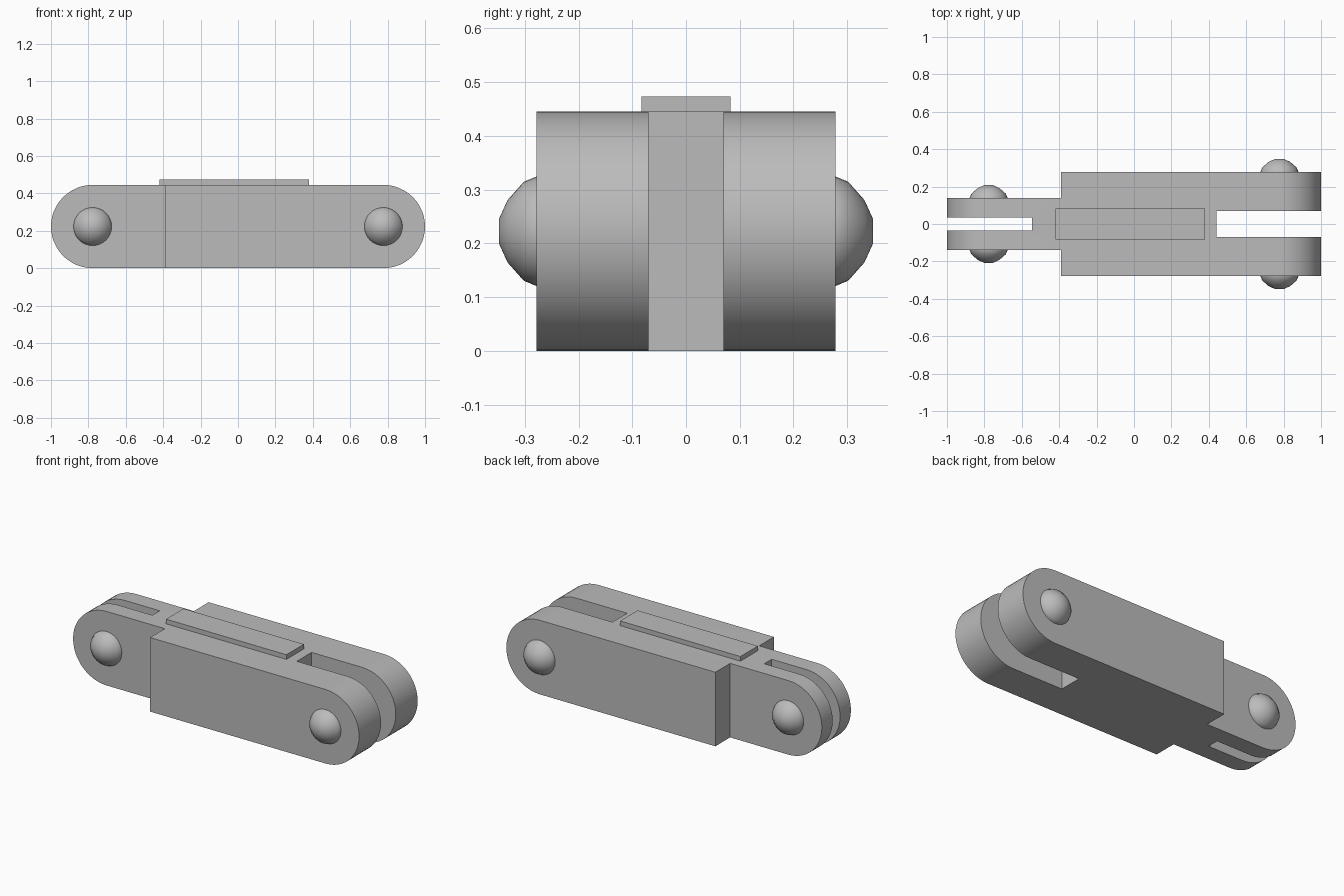
import bpy, bmesh, math
from mathutils import Matrix, Vector

if "Cube" in bpy.data.objects:
    bpy.data.objects.remove(bpy.data.objects["Cube"], do_unlink=True)

R = 0.2225          # radius of the rounded ends
PIVOT = 1 - R       # distance of the pivots from the centre

grey = bpy.data.materials.new("plain grey")
grey.use_nodes = True
colour = (0.5, 0.5, 0.5, 1)
grey.diffuse_color = colour
grey.node_tree.nodes["Principled BSDF"].inputs["Base Color"].default_value = colour


def finish(name, bm):
    bmesh.ops.recalc_face_normals(bm, faces=bm.faces)
    mesh = bpy.data.meshes.new(name)
    bm.to_mesh(mesh)
    bm.free()
    mesh.materials.append(grey)
    obj = bpy.data.objects.new(name, mesh)
    bpy.context.collection.objects.link(obj)
    return obj


def smooth(obj, angle):
    bpy.ops.object.select_all(action='DESELECT')
    obj.select_set(True)
    bpy.context.view_layer.objects.active = obj
    bpy.ops.object.shade_smooth_by_angle(angle=math.radians(angle))


def prism(name, points, direction):
    """Extrude a closed outline along a direction."""
    bm = bmesh.new()
    face = bm.faces.new([bm.verts.new(p) for p in points])
    moved = bmesh.ops.extrude_face_region(bm, geom=[face])["geom"]
    bmesh.ops.translate(bm, vec=direction,
                        verts=[v for v in moved if isinstance(v, bmesh.types.BMVert)])
    return finish(name, bm)


# Link body: stepped, slotted plan trimmed to a rounded side profile
half = [(-1.1, 0.035), (-1.1, 0.138), (-0.39, 0.138), (-0.39, 0.278),
        (1.1, 0.278), (1.1, 0.07)]
plan = [(-0.545, 0.035)] + half + [(0.44, 0.07)]
plan += [(x, -y) for x, y in reversed(plan)]
body = prism("link_body", [(x, y, -0.1) for x, y in plan], (0, 0, 0.7))

steps = 24
outline = []
for side in (1, -1):
    for i in range(steps + 1):
        a = math.pi * (i / steps - 0.5)
        outline.append((side * (PIVOT + R * math.cos(a)), -0.5,
                        R + side * R * math.sin(a)))
trim = prism("side_profile_cutter", outline, (0, 1, 0))
trim.hide_render = True

cut = body.modifiers.new("rounded ends", 'BOOLEAN')
cut.operation = 'INTERSECT'
cut.solver = 'EXACT'
cut.object = trim
bpy.context.view_layer.objects.active = body
bpy.ops.object.modifier_apply(modifier=cut.name)
bpy.data.objects.remove(trim, do_unlink=True)
smooth(body, 30)

# Raised plate on the top
bm = bmesh.new()
bmesh.ops.create_cube(bm, size=1, matrix=Matrix.Translation((-0.02, 0, 0.454))
                      @ Matrix.Diagonal((0.8, 0.166, 0.038, 1)))
finish("top_plate", bm)

# Domed rivet heads on both sides of each pivot: (radius, height above the face)
dome = [(0.103, -0.03), (0.102, 0), (0.092, 0.024), (0.058, 0.054), (0.023, 0.07), (0, 0.07)]
for end, x, y in (("left", PIVOT, 0.278), ("right", -PIVOT, 0.138)):
    for side, sign in (("front", -1), ("back", 1)):
        bm = bmesh.new()
        verts = [bm.verts.new((r, sign * h, 0)) for r, h in dome]
        edges = [bm.edges.new(pair) for pair in zip(verts, verts[1:])]
        bmesh.ops.spin(bm, geom=verts + edges, cent=(0, 0, 0), axis=(0, 1, 0),
                       angle=math.tau, steps=32, use_merge=True)
        bmesh.ops.remove_doubles(bm, verts=bm.verts, dist=0.0001)
        bmesh.ops.holes_fill(bm, edges=[e for e in bm.edges if e.is_boundary])
        bmesh.ops.translate(bm, verts=bm.verts, vec=Vector((x, sign * y, R)))
        smooth(finish(f"{end}_{side}_rivet", bm), 50)
